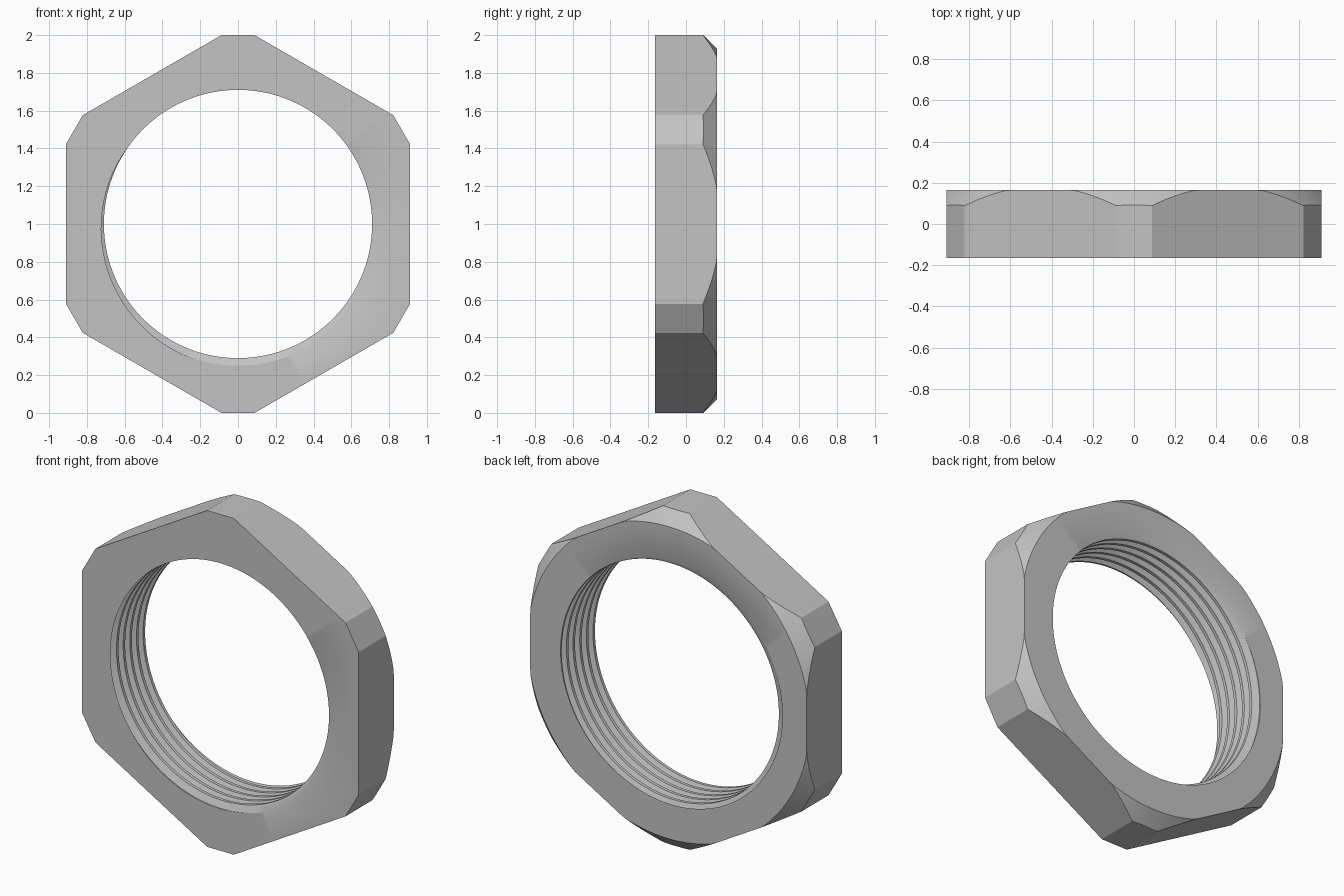
import bpy, bmesh, math

if "Cube" in bpy.data.objects:
    bpy.data.objects.remove(bpy.data.objects["Cube"])

HALF = 0.165           # half thickness along y
APOTHEM = 0.9098       # centre to hexagon flat
CORNER = 1.0           # centre to truncated corner
FACE_R = 0.928         # chamfer circle on the back face
CREST, ROOT = 0.71, 0.75
PITCH = 0.0625
STEPS = 144
BREAKS = (0.15, 0.44, 0.56, 0.85)   # thread profile corners within one pitch


def outline(t):
    """Radius of the hexagon with cut corners, corner at the top."""
    a = abs((t + math.pi / 6) % (math.pi / 3) - math.pi / 6)
    return min(CORNER / math.cos(a), APOTHEM / math.cos(math.pi / 6 - a))


def thread_radius(y, t):
    """Trapezoid thread, wound as a helix around y."""
    f = ((y + HALF) / PITCH - t / math.tau) % 1
    d = abs(f - 0.5)
    inner, outer = BREAKS[2] - 0.5, BREAKS[3] - 0.5
    k = min(1, max(0, (d - inner) / (outer - inner)))
    return ROOT + (CREST - ROOT) * k


def section(t):
    """Closed radial section: threaded bore, then chamfered outside."""
    pts = []
    for turn in range(-2, 7):
        for f in BREAKS:
            y = (turn + f + t / math.tau) * PITCH - HALF
            y = max(-HALF, min(HALF, y))
            pts.append((thread_radius(y, t), y))
    r = outline(t)
    pts.append((min(r, FACE_R), HALF))
    pts.append((r, HALF - max(0, r - FACE_R)))
    pts.append((r, -HALF))
    return pts


# Threaded nut swept around the axis
bm = bmesh.new()
columns = []
for j in range(STEPS + 1):
    t = math.tau * j / STEPS
    columns.append([bm.verts.new((r * math.sin(t), y, 1 + r * math.cos(t)))
                    for r, y in section(t)])
for a, b in zip(columns, columns[1:]):
    for i in range(len(a)):
        n = (i + 1) % len(a)
        bm.faces.new((a[i], a[n], b[n], b[i]))
bmesh.ops.remove_doubles(bm, verts=bm.verts, dist=0.00002)
bmesh.ops.recalc_face_normals(bm, faces=bm.faces)
mesh = bpy.data.meshes.new("threaded_hex_nut")
bm.to_mesh(mesh)
bm.free()
nut = bpy.data.objects.new("threaded_hex_nut", mesh)
bpy.context.collection.objects.link(nut)

# Plain grey metal
grey = bpy.data.materials.new("grey_metal")
grey.use_nodes = True
colour = (0.55, 0.55, 0.55, 1)
grey.diffuse_color = colour
grey.node_tree.nodes["Principled BSDF"].inputs["Base Color"].default_value = colour
mesh.materials.append(grey)

# Smooth bore and chamfer, crisp edges
bpy.ops.object.select_all(action="DESELECT")
nut.select_set(True)
bpy.context.view_layer.objects.active = nut
bpy.ops.object.shade_smooth_by_angle(angle=math.radians(25))
